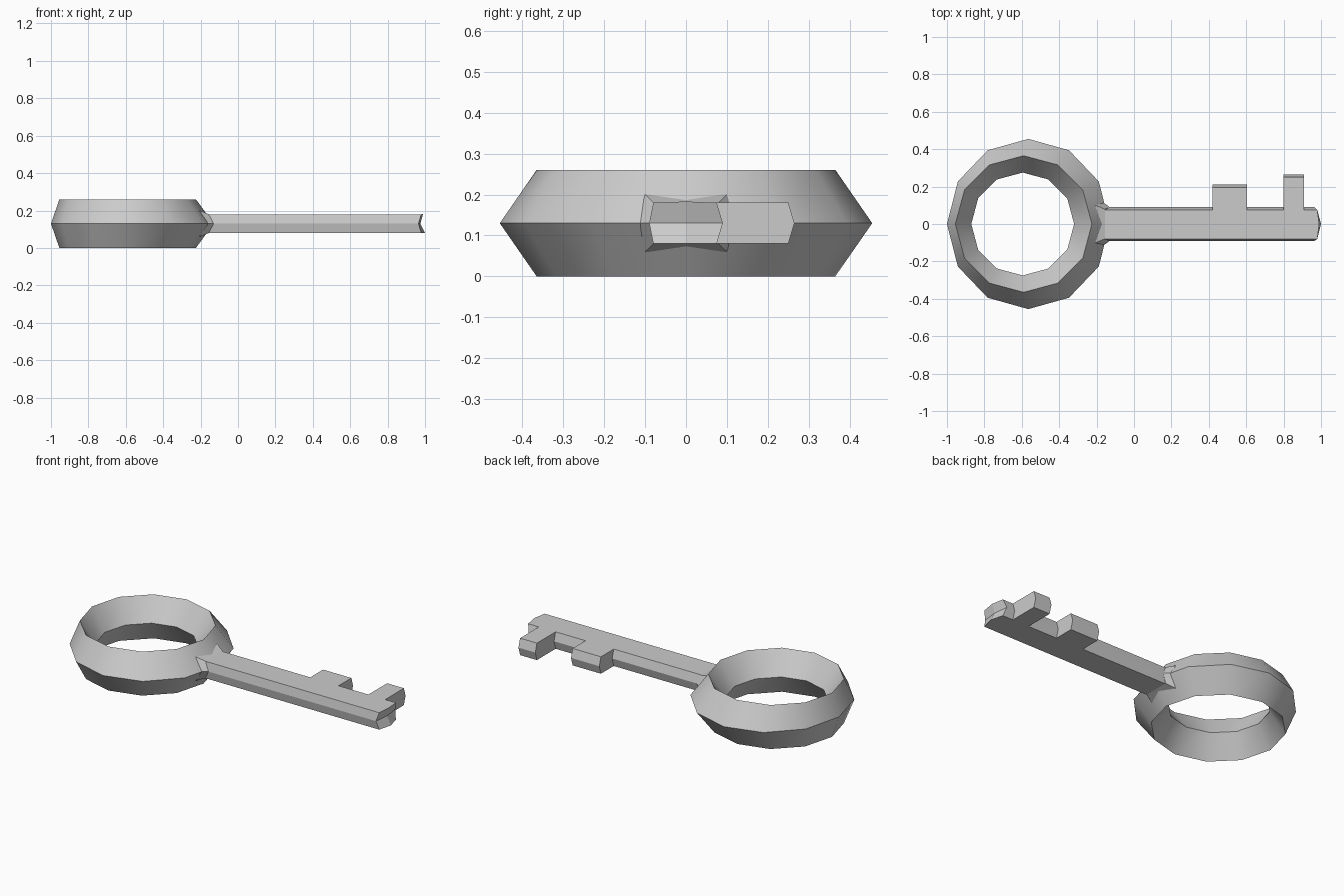
import bpy, math

if "Cube" in bpy.data.objects:
    bpy.data.objects.remove(bpy.data.objects["Cube"])

MID = 0.13


def make(name, verts, faces):
    me = bpy.data.meshes.new(name)
    me.from_pydata(verts, [], faces)
    me.update()
    ob = bpy.data.objects.new(name, me)
    bpy.context.collection.objects.link(ob)
    return ob


def bridge(a, b, n, closed=True):
    return [(a + i, a + (i + 1) % n, b + (i + 1) % n, b + i)
            for i in range(n if closed else n - 1)]


# Ring handle: 12 sides around, diamond cross-section
# each loop: centre x, x radius, y radius, z
N = 12
loops = [(-0.565, 0.435, 0.455, MID), (-0.59, 0.365, 0.365, 0.26),
         (-0.595, 0.275, 0.275, MID), (-0.59, 0.365, 0.365, 0.0)]
verts, faces = [], []
for cx, rx, ry, z in loops:
    for i in range(N):
        a = 2 * math.pi * i / N
        verts.append((cx + rx * math.cos(a), ry * math.sin(a), z))
for k in range(4):
    faces += bridge(k * N, (k + 1) % 4 * N, N)
ring = make("ring_handle", verts, faces)
bpy.context.view_layer.objects.active = ring
ring.select_set(True)
bpy.ops.object.shade_smooth_by_angle(angle=math.radians(32))
ring.select_set(False)

# Shaft with two teeth: outline (x, y on flat faces, y on middle ridge)
outline = [(-0.155, -0.08, -0.09), (0.98, -0.08, -0.09), (0.99, 0, 0),
           (0.98, 0.075, 0.09), (0.91, 0.075, 0.09), (0.91, 0.25, 0.265),
           (0.80, 0.25, 0.265), (0.80, 0.075, 0.09), (0.605, 0.075, 0.09),
           (0.605, 0.195, 0.21), (0.42, 0.195, 0.21), (0.42, 0.075, 0.09),
           (-0.155, 0.075, 0.09)]
n = len(outline)
verts = [(x + (0.01 if x == 0.99 else 0), yf, 0.08) for x, yf, ym in outline]
# the tip is dished in along the ridge
verts += [(x - 0.015 if x > 0.95 else x, ym, MID) for x, yf, ym in outline]
verts += [(x, yf, 0.183 if x == 0.99 else 0.18) for x, yf, ym in outline]
faces = bridge(0, n, n) + bridge(n, 2 * n, n)
faces += [tuple(reversed(range(n))), tuple(range(2 * n, 3 * n))]
make("shaft_and_teeth", verts, faces)

# Flared collar joining shaft to ring: hexagonal sections
# each section: x at flats, x at ridge, y flat, y ridge, half height
sections = [(-0.28, -0.25, 0.1, 0.12, 0.07), (-0.205, -0.17, 0.1, 0.12, 0.07),
            (-0.155, -0.13, 0.079, 0.09, 0.05)]
verts = []
for xf, xr, yf, yr, h in sections:
    verts += [(xf, -yf, MID - h), (xr, -yr, MID), (xf, -yf, MID + h),
              (xf, yf, MID + h), (xr, yr, MID), (xf, yf, MID - h)]
# clip the root section so that it stays buried in the ring
verts[:6] = [(-0.24, y * 0.9, z) for x, y, z in verts[:6]]
faces = bridge(6, 0, 6) + bridge(12, 6, 6)
faces += [tuple(range(6)), tuple(reversed(range(12, 18)))]
make("collar", verts, faces)
